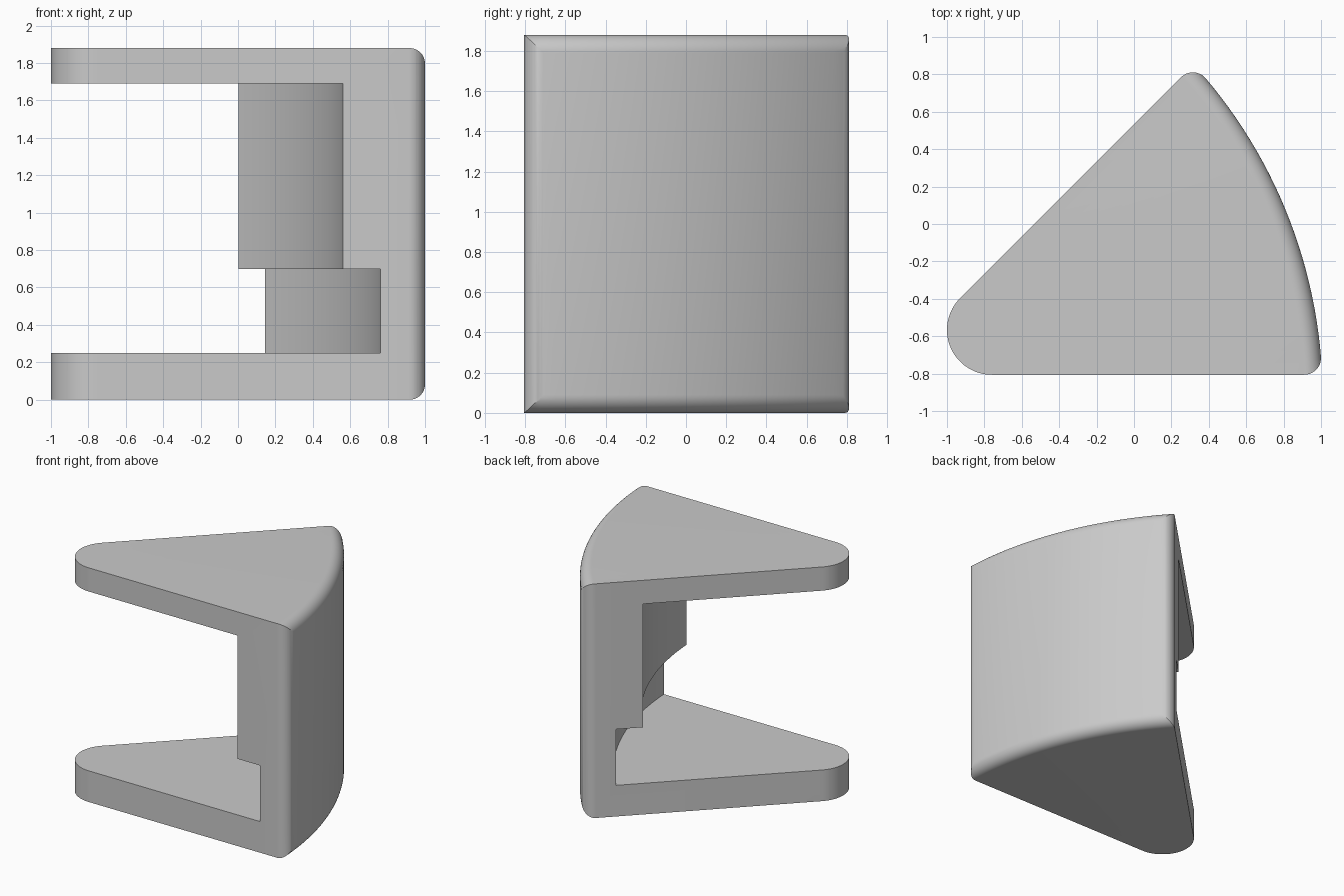
import bpy, bmesh
from math import sin, cos, radians, degrees, pi, sqrt, atan2

cube = bpy.data.objects.get("Cube")
if cube:
    bpy.data.objects.remove(cube, do_unlink=True)

HUB_AT = (-0.76, -0.566)  # centre of the rounded hub
HUB, FILLET, REACH = 0.24, 0.09, 1.76
HEIGHT, ROOF, STEP, FLOOR = 1.88, 1.69, 0.70, 0.25
OUTER, UPPER_BORE, LOWER_BORE = 2.65, 2.205, 2.405
WEDGE = 45                # angle between the two flat sides

# Outer corner, and the shared axis of the curved walls behind the hub
corner = (REACH - FILLET, FILLET - HUB)
inset = OUTER - FILLET
bisector = (cos(radians(WEDGE / 2)), sin(radians(WEDGE / 2)))
along = corner[0] * bisector[0] + corner[1] * bisector[1]
setback = -along + sqrt(along ** 2 + inset ** 2 - corner[0] ** 2 - corner[1] ** 2)
axis = (-setback * bisector[0], -setback * bisector[1])


def arc(centre, radius, start, end, steps):
    angles = [radians(start + (end - start) * i / steps) for i in range(steps + 1)]
    return [(centre[0] + radius * cos(a), centre[1] + radius * sin(a)) for a in angles]


def make_object(name, bm, offset=(0, 0)):
    bmesh.ops.recalc_face_normals(bm, faces=bm.faces)
    mesh = bpy.data.meshes.new(name)
    bm.to_mesh(mesh)
    bm.free()
    obj = bpy.data.objects.new(name, mesh)
    obj.location = (HUB_AT[0] + offset[0], HUB_AT[1] + offset[1], 0)
    bpy.context.collection.objects.link(obj)
    return obj


def turned(name, profile):
    bm = bmesh.new()
    verts = [bm.verts.new((r, 0, z)) for r, z in profile]
    for a, b in zip(verts, verts[1:]):
        bm.edges.new((a, b))
    bmesh.ops.spin(bm, geom=bm.verts[:] + bm.edges[:], cent=(0, 0, 0), axis=(0, 0, 1),
                   angle=2 * pi, steps=240, use_merge=True)
    bmesh.ops.remove_doubles(bm, verts=bm.verts, dist=0.0001)
    return make_object(name, bm, axis)


def boolean(obj, cutter, operation):
    cutter.hide_render = True
    mod = obj.modifiers.new(operation.lower(), "BOOLEAN")
    mod.operation, mod.solver, mod.object = operation, "EXACT", cutter
    bpy.ops.object.modifier_apply(modifier=mod.name)
    bpy.data.objects.remove(cutter, do_unlink=True)


# Turned body with a rounded rim, and the stepped hollow inside it
rim = arc((inset, FILLET), FILLET, -90, 0, 10)
rim += arc((inset, HEIGHT - FILLET), FILLET, 0, 90, 10)
body = turned("stepped_wedge_bracket", [(0, 0)] + rim + [(0, HEIGHT)])
hollow = turned("hollow_cutter", [(0, ROOF), (UPPER_BORE, ROOF), (UPPER_BORE, STEP),
                                  (LOWER_BORE, STEP), (LOWER_BORE, FLOOR), (0, FLOOR)])

# Wedge outline: round hub, two flat sides, rounded outer corners
lean = degrees(atan2(corner[1] - axis[1], corner[0] - axis[0]))
front = arc(corner, FILLET, -90, lean, 10)
bulge = arc(axis, OUTER + 0.1, lean, WEDGE - lean, 24)
tilt = radians(WEDGE)
back = [(x * cos(tilt) + y * sin(tilt), x * sin(tilt) - y * cos(tilt))
        for x, y in reversed(front)]
outline = arc((0, 0), HUB, 90 + WEDGE, 270, 32) + front + bulge + back

bm = bmesh.new()
base = bm.faces.new([bm.verts.new((x, y, -0.2)) for x, y in outline])
grown = bmesh.ops.extrude_face_region(bm, geom=[base])["geom"]
bmesh.ops.translate(bm, vec=(0, 0, HEIGHT + 0.4),
                    verts=[g for g in grown if isinstance(g, bmesh.types.BMVert)])
wedge = make_object("wedge_cutter", bm)

# Keep the body inside the wedge, then open up the hollow
bpy.ops.object.select_all(action="DESELECT")
bpy.context.view_layer.objects.active = body
body.select_set(True)
boolean(body, wedge, "INTERSECT")
boolean(body, hollow, "DIFFERENCE")

# Plain grey finish
grey = bpy.data.materials.new("plain_grey")
grey.use_nodes = True
colour = (0.59, 0.59, 0.59, 1)
grey.diffuse_color = colour
grey.node_tree.nodes["Principled BSDF"].inputs["Base Color"].default_value = colour
body.data.materials.clear()
body.data.materials.append(grey)
bpy.ops.object.shade_smooth_by_angle(angle=radians(30))
